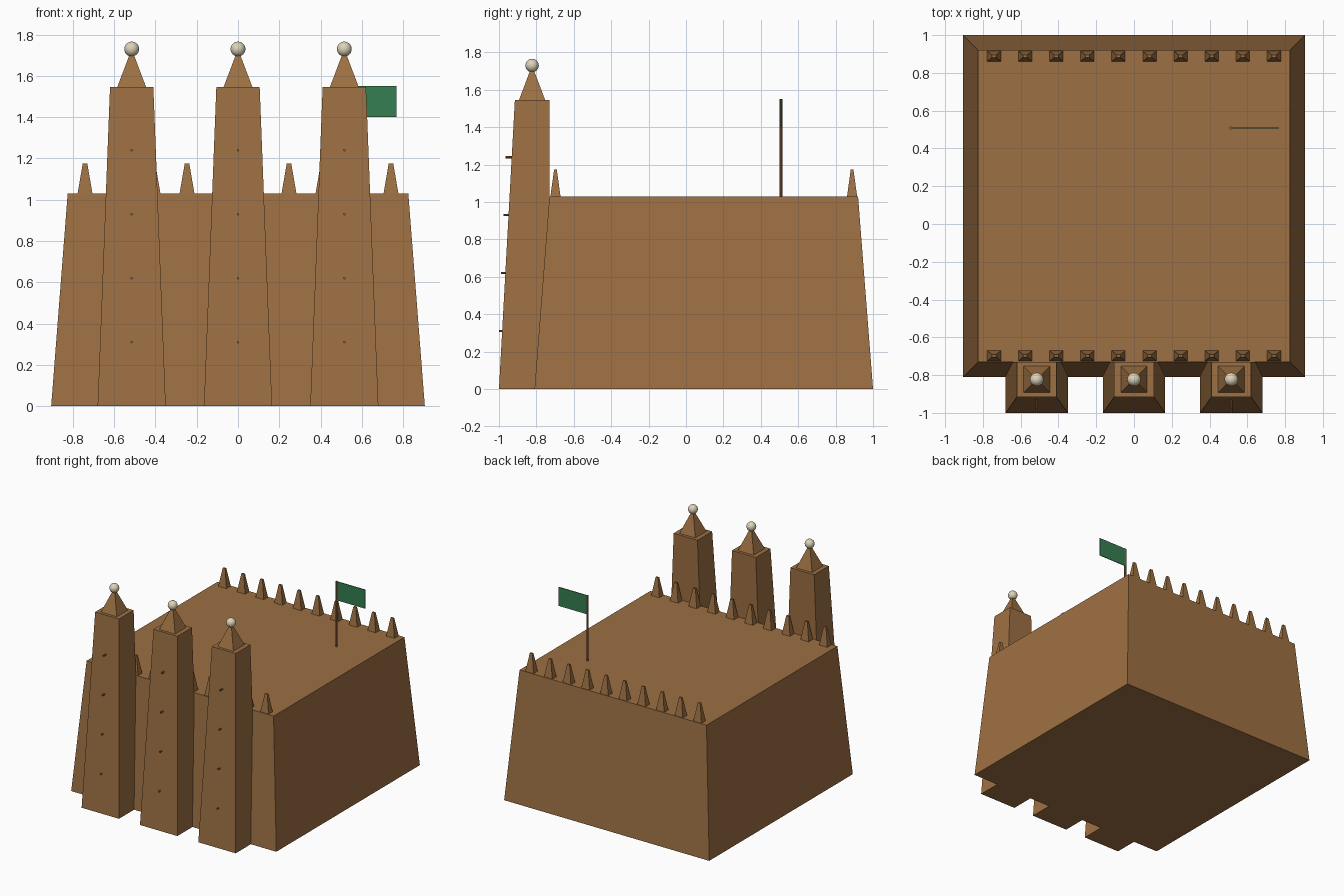
import bpy, bmesh, math
from mathutils import Matrix

if "Cube" in bpy.data.objects:
    bpy.data.objects.remove(bpy.data.objects["Cube"])


def material(name, rgb):
    m = bpy.data.materials.new(name)
    m.diffuse_color = (*rgb, 1)
    m.use_nodes = True
    m.node_tree.nodes["Principled BSDF"].inputs["Base Color"].default_value = m.diffuse_color
    return m


MUD = material("mud brown", (0.34, 0.163, 0.056))
WOOD = material("wood brown", (0.30, 0.125, 0.05))
SHELL = material("ostrich egg cream", (0.72, 0.65, 0.48))
GREEN = material("flag green", (0.035, 0.21, 0.082))


def finish(bm, name, mat):
    bmesh.ops.recalc_face_normals(bm, faces=bm.faces)
    me = bpy.data.meshes.new(name)
    bm.to_mesh(me)
    bm.free()
    me.materials.append(mat)
    ob = bpy.data.objects.new(name, me)
    bpy.context.collection.objects.link(ob)
    return ob


def frustum(name, low, high, z0, z1, mat):
    """Tapered block; low and high are (x0, x1, y0, y1) rectangles."""
    bm = bmesh.new()
    rings = []
    for (x0, x1, y0, y1), z in ((low, z0), (high, z1)):
        rings.append([bm.verts.new((x, y, z)) for x, y in
                      ((x0, y0), (x1, y0), (x1, y1), (x0, y1))])
    a, b = rings
    bm.faces.new(a[::-1])
    bm.faces.new(b)
    for i in range(4):
        j = (i + 1) % 4
        bm.faces.new((a[i], a[j], b[j], b[i]))
    return finish(bm, name, mat)


def rect(cx, cy, hx, hy):
    return (cx - hx, cx + hx, cy - hy, cy + hy)


def rod(name, radius, length, matrix, mat):
    bm = bmesh.new()
    bmesh.ops.create_cone(bm, cap_ends=True, segments=8, radius1=radius,
                          radius2=radius, depth=length, matrix=matrix)
    return finish(bm, name, mat)


# Main hall with sloping walls
frustum("main_hall", (-0.905, 0.905, -0.81, 1.0), (-0.825, 0.825, -0.73, 0.92), 0, 1.03, MUD)

# Three front towers, each with pyramid cap, egg finial and beam ends
for i, x in enumerate((-0.515, 0, 0.515), 1):
    frustum(f"tower_{i}", (x - 0.165, x + 0.165, -1.0, -0.73),
            (x - 0.105, x + 0.105, -0.915, -0.73), 0, 1.545, MUD)
    frustum(f"tower_cap_{i}", rect(x, -0.823, 0.07, 0.07),
            rect(x, -0.823, 0.004, 0.004), 1.545, 1.72, MUD)
    bm = bmesh.new()
    bmesh.ops.create_uvsphere(bm, u_segments=20, v_segments=12, radius=0.036,
                              matrix=Matrix.Translation((x, -0.823, 1.73)))
    egg = finish(bm, f"finial_{i}", SHELL)
    egg.data.shade_smooth()
    for k in range(1, 5):
        tip = -1.011 + 0.0115 * k
        rod(f"beam_end_{i}_{k}", 0.006, 0.06,
            Matrix.Translation((x, tip + 0.03, 0.31 * k))
            @ Matrix.Rotation(math.pi / 2, 4, 'X'), WOOD)

# Rows of roof spikes along front and back
for row, y in (("front", -0.698), ("back", 0.888)):
    for k in range(10):
        x = -0.741 + k * 1.482 / 9
        frustum(f"{row}_spike_{k + 1}", rect(x, y, 0.036, 0.027),
                rect(x, y, 0.011, 0.007), 1.03, 1.175, MUD)

# Flagpole and flag
rod("flagpole", 0.008, 0.52, Matrix.Translation((0.513, 0.508, 1.29)), WOOD)
cloth = (0.515, 0.767, 0.505, 0.511)
frustum("flag", cloth, cloth, 1.40, 1.55, GREEN)
